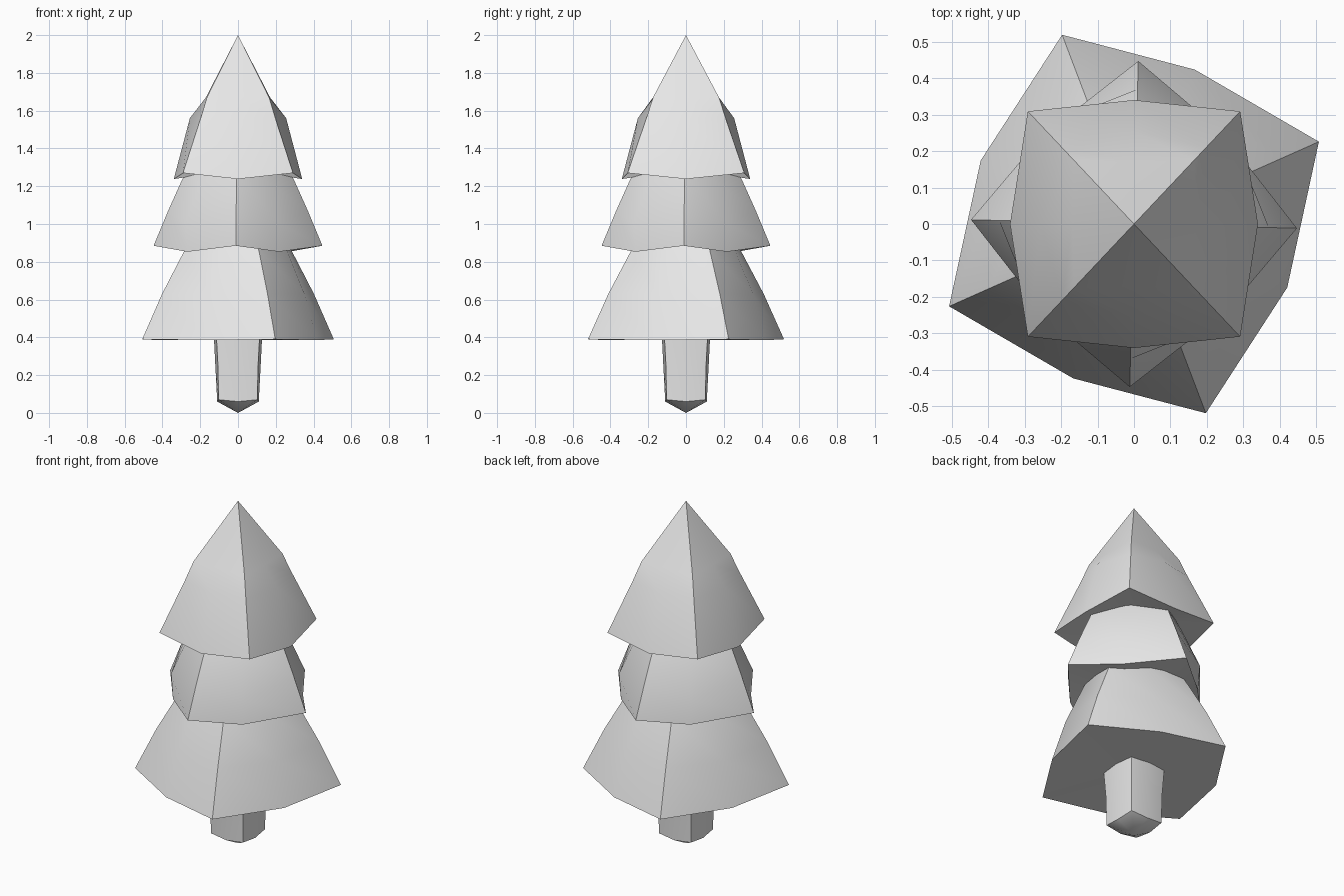
import bpy
import bmesh
from math import cos, sin, radians, pi

cube = bpy.data.objects.get("Cube")
if cube:
    bpy.data.objects.remove(cube, do_unlink=True)

grey = bpy.data.materials.new("plain grey")
grey.use_nodes = True
colour = (0.8, 0.8, 0.8, 1)
grey.diffuse_color = colour
grey.node_tree.nodes["Principled BSDF"].inputs["Base Color"].default_value = colour


def four_sided(name, angles, rings, top, bottom):
    """Loft a bulging square section: four corners alternating with four side middles.
    angles: first corner, middle, corner, middle; repeated on the opposite side.
    rings: (corner radius, corner height, middle radius, middle height), top to bottom."""
    bm = bmesh.new()
    turns = [radians(a) for a in angles]
    turns += [t + pi for t in turns]
    loops = []
    for corner_r, corner_z, middle_r, middle_z in rings:
        loop = []
        for i, t in enumerate(turns):
            r, z = (middle_r, middle_z) if i % 2 else (corner_r, corner_z)
            loop.append(bm.verts.new((r * cos(t), r * sin(t), z)))
        loops.append(loop)
    tip = bm.verts.new((0, 0, top))
    base = bm.verts.new((0, 0, bottom))
    count = len(turns)
    for i in range(count):
        j = (i + 1) % count
        bm.faces.new((tip, loops[0][i], loops[0][j]))
        bm.faces.new((base, loops[-1][j], loops[-1][i]))
        for upper, lower in zip(loops, loops[1:]):
            bm.faces.new((upper[i], lower[i], lower[j], upper[j]))
    bmesh.ops.recalc_face_normals(bm, faces=bm.faces)
    mesh = bpy.data.meshes.new(name)
    bm.to_mesh(mesh)
    bm.free()
    mesh.materials.append(grey)
    obj = bpy.data.objects.new(name, mesh)
    bpy.context.collection.objects.link(obj)
    bpy.ops.object.select_all(action="DESELECT")
    obj.select_set(True)
    bpy.context.view_layer.objects.active = obj
    bpy.ops.object.shade_smooth_by_angle(angle=radians(30))
    return obj


# Trunk with a blunt pointed foot
four_sided("trunk", (45, 90, 135, 180), [
    (0.165, 0.45, 0.13, 0.45),
    (0.15, 0.25, 0.12, 0.25),
    (0.145, 0.07, 0.11, 0.06),
], 0.5, 0.0)

# Lowest and widest foliage tier
four_sided("lower_foliage", (24, 68.5, 110.8, 157.5), [
    (0.22, 1.0, 0.21, 1.0),
    (0.31, 0.86, 0.28, 0.86),
    (0.44, 0.63, 0.38, 0.63),
    (0.555, 0.39, 0.455, 0.385),
], 1.05, 0.39)

# Middle foliage tier
four_sided("middle_foliage", (-1.5, 39, 88.5, 129), [
    (0.21, 1.4, 0.19, 1.36),
    (0.28, 1.27, 0.26, 1.22),
    (0.37, 1.07, 0.355, 1.0),
    (0.447, 0.885, 0.345, 0.853),
], 1.45, 0.90)

# Pointed top foliage tier
four_sided("top_foliage", (46.7, 90, 133.3, 180), [
    (0.24, 1.67, 0.17, 1.67),
    (0.288, 1.56, 0.255, 1.56),
    (0.4245, 1.27, 0.34, 1.238),
], 2.0, 1.29)
